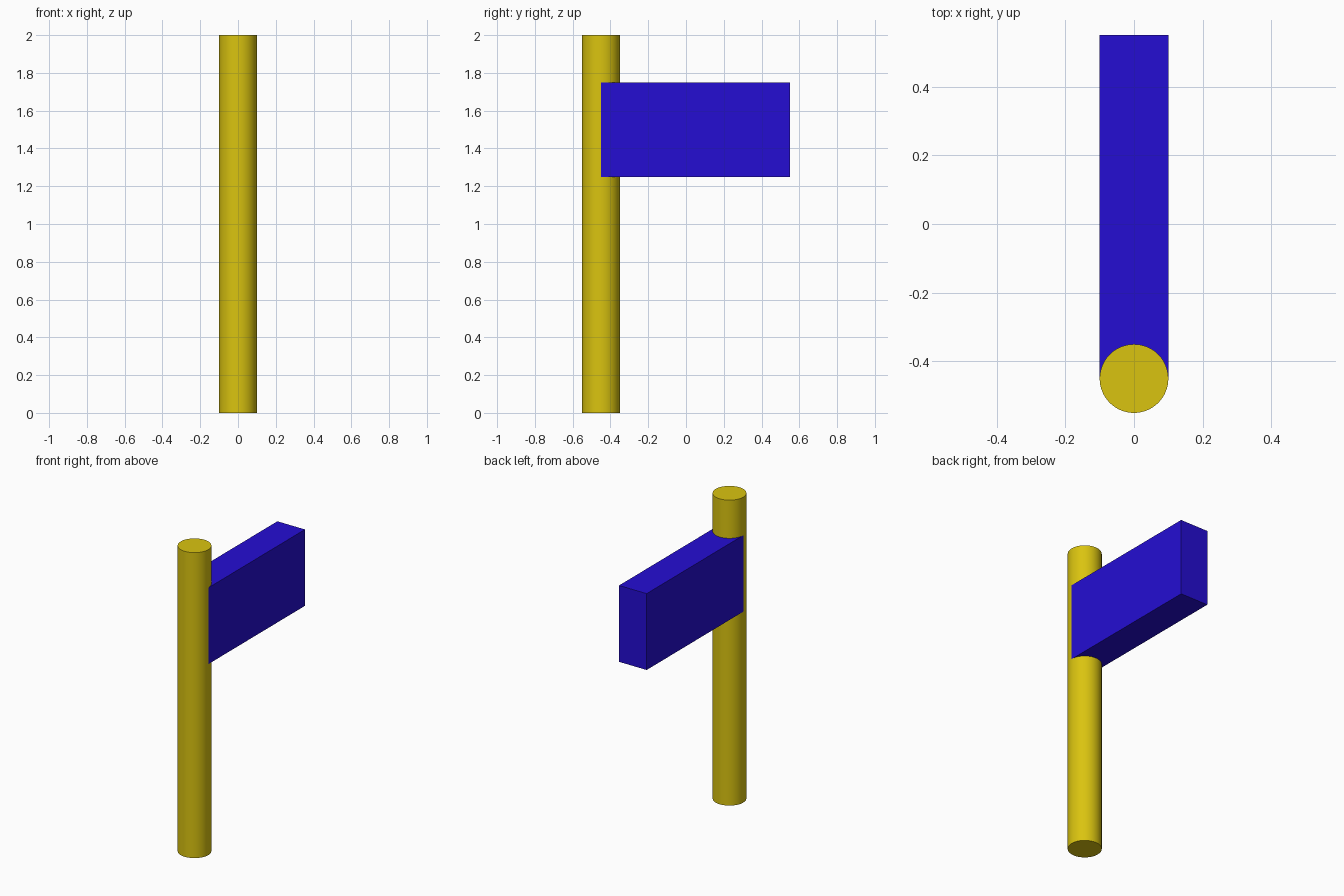
import bpy, math

if "Cube" in bpy.data.objects:
    bpy.data.objects.remove(bpy.data.objects["Cube"])


def material(name, rgb):
    mat = bpy.data.materials.new(name)
    mat.diffuse_color = (*rgb, 1.0)
    mat.use_nodes = True
    mat.node_tree.nodes["Principled BSDF"].inputs["Base Color"].default_value = mat.diffuse_color
    return mat


yellow = material("yellow", (0.70, 0.55, 0.005))
blue = material("blue", (0.018, 0.004, 0.65))

# Upright round pole
bpy.ops.mesh.primitive_cylinder_add(vertices=64, radius=0.1, depth=2.0,
                                    location=(0, -0.45, 1.0))
pole = bpy.context.object
pole.name = "pole"
pole.data.materials.append(yellow)
bpy.ops.object.shade_smooth_by_angle(angle=math.radians(30))

# Thick flag panel, starting at the pole's axis
bpy.ops.mesh.primitive_cube_add(size=1.0, location=(0, 0.05, 1.5))
panel = bpy.context.object
panel.name = "flag_panel"
panel.scale = (0.2, 1.0, 0.5)
bpy.ops.object.transform_apply(location=False, rotation=False, scale=True)
panel.data.materials.append(blue)
